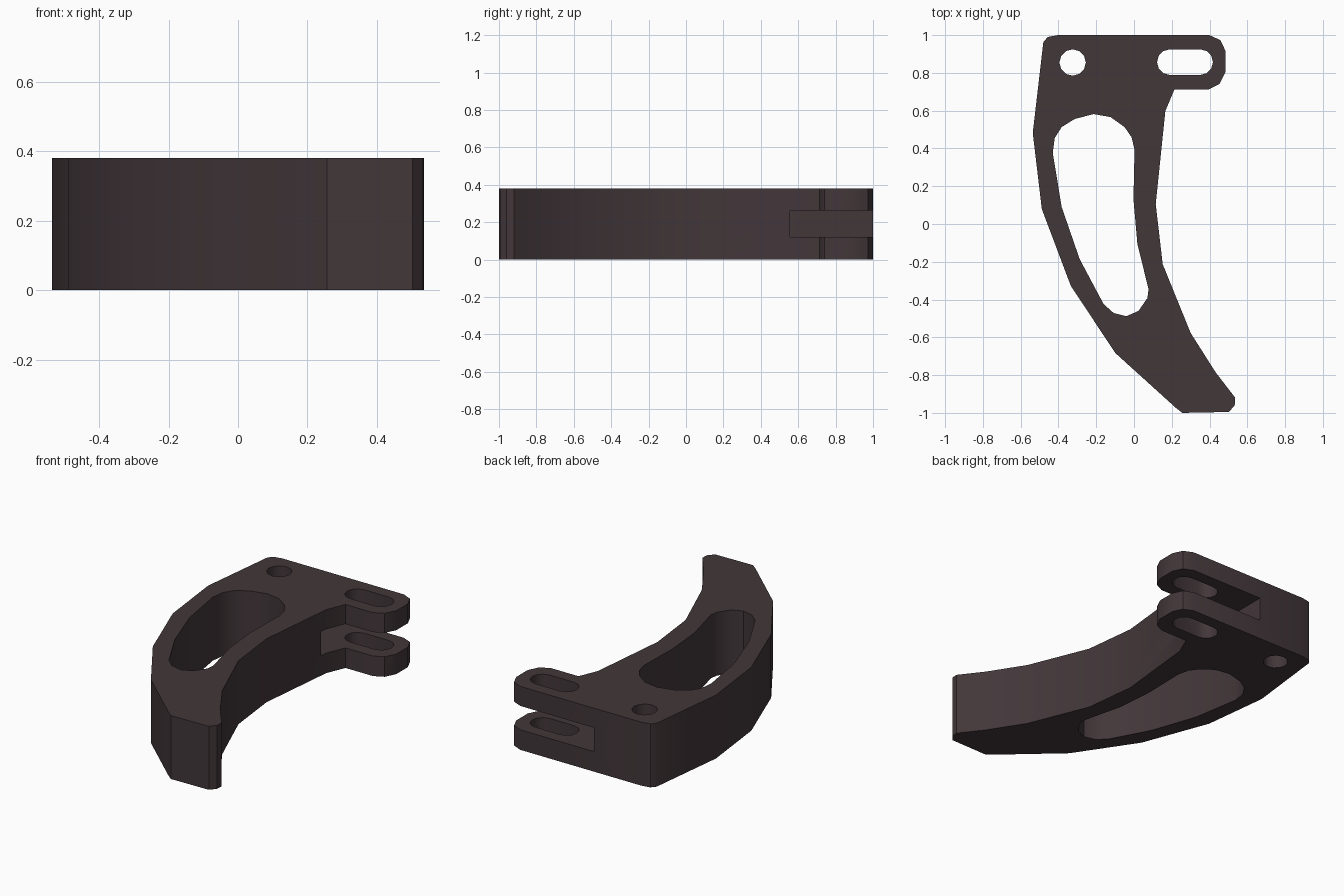
import bpy, bmesh, math

if "Cube" in bpy.data.objects:
    bpy.data.objects.remove(bpy.data.objects["Cube"])

HEIGHT = 0.38


def prism(name, points, z0, z1):
    """Extrude a closed plan outline from z0 to z1."""
    bm = bmesh.new()
    face = bm.faces.new([bm.verts.new((x, y, z0)) for x, y in points])
    top = bmesh.ops.extrude_face_region(bm, geom=[face])["geom"]
    verts = [g for g in top if isinstance(g, bmesh.types.BMVert)]
    bmesh.ops.translate(bm, verts=verts, vec=(0, 0, z1 - z0))
    bmesh.ops.recalc_face_normals(bm, faces=bm.faces)
    mesh = bpy.data.meshes.new(name)
    bm.to_mesh(mesh)
    bm.free()
    obj = bpy.data.objects.new(name, mesh)
    bpy.context.collection.objects.link(obj)
    return obj


def slot_outline(cx, cy, half_length, radius, steps=6):
    """Round-ended slot along x; half_length 0 gives a circle."""
    pts = []
    for side, start in ((1, -90), (-1, 90)):
        for i in range(steps + 1):
            if half_length == 0 and i == steps:
                continue
            a = math.radians(start + 180 * i / steps)
            pts.append((cx + side * half_length + radius * math.cos(a),
                        cy + radius * math.sin(a)))
    return pts


def cut(target, cutter):
    cutter.hide_render = True
    mod = target.modifiers.new(cutter.name, 'BOOLEAN')
    mod.operation = 'DIFFERENCE'
    mod.solver = 'EXACT'
    mod.object = cutter
    bpy.context.view_layer.objects.active = target
    bpy.ops.object.modifier_apply(modifier=mod.name)
    bpy.data.objects.remove(cutter)


# Curved lever body
body = prism("lever_body", [
    (-0.48, 0.963), (-0.457, 0.99), (-0.404, 1.0), (0.398, 1.0),
    (0.457, 0.974), (0.485, 0.915), (0.485, 0.805), (0.453, 0.741),
    (0.395, 0.712), (0.214, 0.712), (0.166, 0.598), (0.115, 0.105),
    (0.152, -0.213), (0.30, -0.577), (0.432, -0.785), (0.536, -0.92),
    (0.533, -0.96), (0.503, -0.995), (0.256, -1.0), (0.22, -0.972),
    (-0.098, -0.684), (-0.334, -0.329), (-0.488, 0.079), (-0.536, 0.482),
], 0, HEIGHT)

# Long lightening hole
cut(body, prism("window_cutter", [
    (-0.42, 0.455), (-0.383, 0.513), (-0.314, 0.556), (-0.214, 0.582),
    (-0.124, 0.566), (-0.05, 0.513), (-0.013, 0.46), (0.003, 0.392),
    (-0.003, 0.132), (0.018, -0.106), (0.077, -0.345), (0.071, -0.392),
    (0.024, -0.46), (-0.04, -0.488), (-0.108, -0.471), (-0.161, -0.424),
    (-0.288, -0.185), (-0.383, 0.09), (-0.43, 0.376),
], -0.1, HEIGHT + 0.1))

# Pivot hole and elongated pin slot
cut(body, prism("pivot_cutter", slot_outline(-0.325, 0.855, 0, 0.07), -0.1, HEIGHT + 0.1))
cut(body, prism("pin_slot_cutter", slot_outline(0.27, 0.857, 0.08, 0.068), -0.1, HEIGHT + 0.1))

# Fork gap that splits the arm into two prongs
cut(body, prism("fork_gap_cutter",
                [(-0.09, 0.555), (0.7, 0.555), (0.7, 1.2), (-0.09, 1.2)], 0.12, 0.263))

# Dark finish and edge shading
mat = bpy.data.materials.new("dark_brown")
mat.diffuse_color = (0.055, 0.038, 0.042, 1)
mat.use_nodes = True
mat.node_tree.nodes["Principled BSDF"].inputs["Base Color"].default_value = mat.diffuse_color
body.data.materials.clear()
body.data.materials.append(mat)
bpy.ops.object.select_all(action='DESELECT')
body.select_set(True)
bpy.context.view_layer.objects.active = body
bpy.ops.object.shade_smooth_by_angle(angle=math.radians(35))
